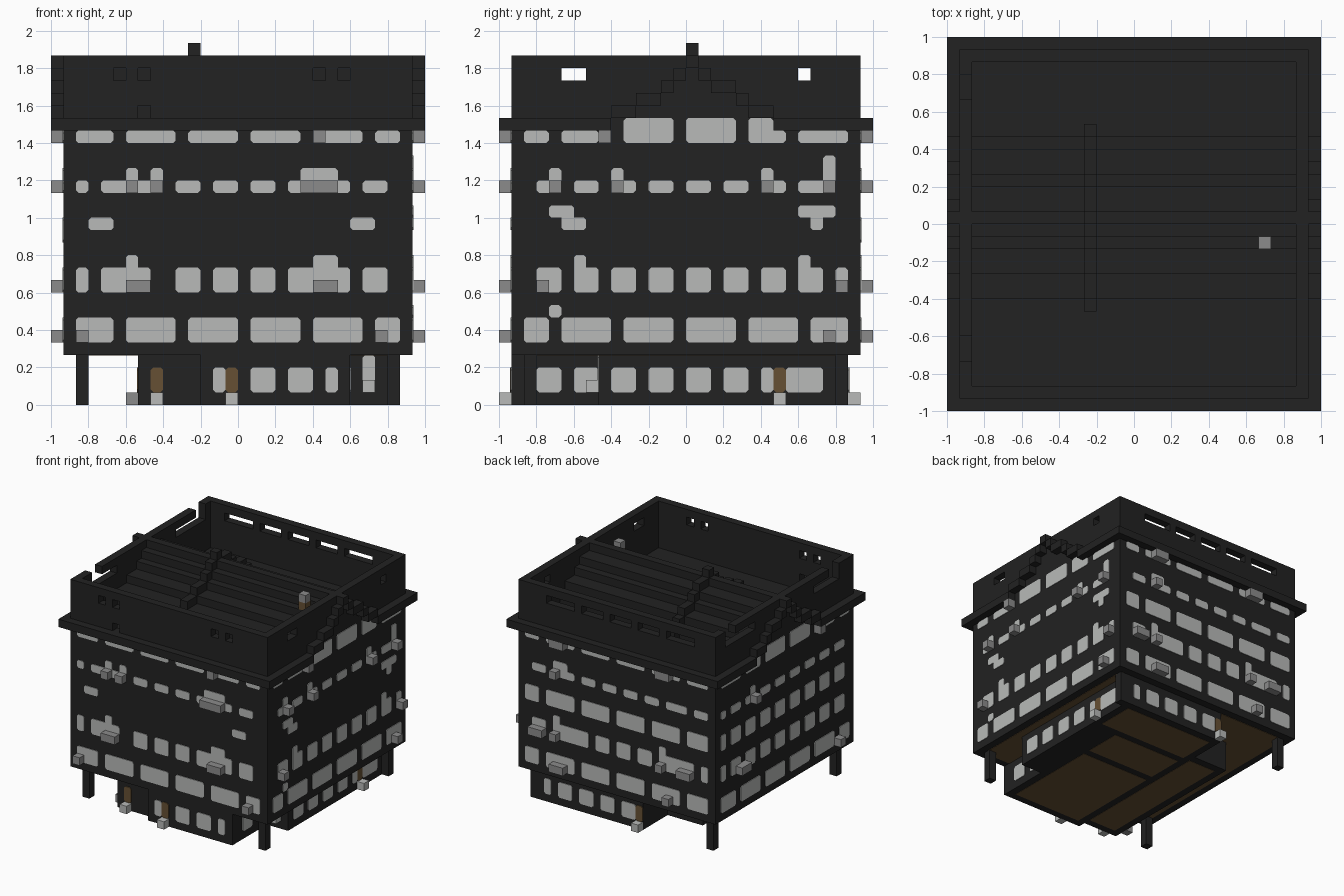
import bpy, bmesh
from mathutils import Vector

U = 1 / 15      # one building module
HALF = 15       # modules from edge to centre

if "Cube" in bpy.data.objects:
    bpy.data.objects.remove(bpy.data.objects["Cube"])


def material(name, rgb):
    m = bpy.data.materials.new(name)
    m.use_nodes = True
    m.diffuse_color = (*rgb, 1)
    m.node_tree.nodes["Principled BSDF"].inputs["Base Color"].default_value = (*rgb, 1)
    return m


DARK = material("charcoal wall", (.016, .016, .016))
PALE = material("pale glass", (.48, .49, .48))
GREY = material("grey metal", (.26, .26, .26))
BROWN = material("brown wood", (.133, .08, .033))


def finish(name, bm, mat):
    bmesh.ops.recalc_face_normals(bm, faces=bm.faces)
    for v in bm.verts:
        v.co = Vector((v.co.x - HALF, v.co.y - HALF, v.co.z)) * U
    me = bpy.data.meshes.new(name)
    bm.to_mesh(me)
    bm.free()
    me.materials.append(mat)
    ob = bpy.data.objects.new(name, me)
    bpy.context.collection.objects.link(ob)
    return ob


def boxes(name, mat, *spans):
    """Boxes given as x0, x1, y0, y1, z0, z1 in modules."""
    bm = bmesh.new()
    for x0, x1, y0, y1, z0, z1 in spans:
        vs = bmesh.ops.create_cube(bm, size=1)["verts"]
        for v in vs:
            v.co = Vector((x1 if v.co.x > 0 else x0, y1 if v.co.y > 0 else y0,
                           z1 if v.co.z > 0 else z0))
    return finish(name, bm, mat)


def plates(name, mat, axis, plane, sign, rects, cut=.2, depth=.08):
    """Thin corner-cut plates on a wall; rects are a0, a1, z0, z1."""
    bm = bmesh.new()
    for a0, a1, z0, z1 in rects:
        ring = [(a0 + cut, z0), (a1 - cut, z0), (a1, z0 + cut), (a1, z1 - cut),
                (a1 - cut, z1), (a0 + cut, z1), (a0, z1 - cut), (a0, z0 + cut)]
        pts = [(a, plane, z) if axis == "x" else (plane, a, z) for a, z in ring]
        face = bm.faces.new([bm.verts.new(p) for p in pts])
        ext = bmesh.ops.extrude_face_region(bm, geom=[face])["geom"]
        off = Vector((0, sign * depth, 0)) if axis == "x" else Vector((sign * depth, 0, 0))
        for v in ext:
            if isinstance(v, bmesh.types.BMVert):
                v.co += off
    return finish(name, bm, mat)


def row(z0, z1, text):
    """Turn each run of # into a window."""
    out, start = [], None
    for i, c in enumerate(text + "."):
        if c == "#" and start is None:
            start = i
        elif c != "#" and start is not None:
            out.append((start, i, z0, z1))
            start = None
    return out


def wall_units(name, axis, lo, hi, rects):
    boxes(name, GREY, *[(a, b, lo, hi, c, d) if axis == "x" else (lo, hi, a, b, c, d)
                        for a, b, c, d in rects])


def carve(ob, *spans):
    for s in spans:
        cutter = boxes("cutter", DARK, s)
        cutter.hide_render = True
        mod = ob.modifiers.new("cut", "BOOLEAN")
        mod.operation, mod.solver, mod.object = "DIFFERENCE", "EXACT", cutter
        bpy.context.view_layer.objects.active = ob
        bpy.ops.object.modifier_apply(modifier=mod.name)
        bpy.data.objects.remove(cutter)


# Main body, ground floor and corner legs
boxes("main_body", DARK, (1, 29, 1, 29, 4, 22))
boxes("ground_floor", DARK, (7, 27, 8, 23, 0, 4), (7, 24, 2, 8, 0, 4),
      (12, 24, 1, 2, 0, 4), (12, 27, 23, 28, 0, 4))
boxes("corner_legs", DARK, *[(x, x + 1, y, y + 1, 0, 4) for x in (2, 27) for y in (2, 27)])

# Parapet ring with openings
parapet = boxes("parapet", DARK, (1, 29, 1, 29, 22, 28))
carve(parapet, (2, 28, 2, 28, 21, 29))
carve(parapet, *[(x, x + 1, 0, 2.5, 26, 27) for x in (5, 7, 21, 23)], (7, 8, 0, 2.5, 23, 24))
carve(parapet, *[(a, b, 27.5, 30, c, d) for a, b, c, d in
                 row(26, 27, "....####.###.###.###.####")])
carve(parapet, (27.5, 30, 5, 7, 26, 27), (27.5, 30, 24, 25, 26, 27))
carve(parapet, (0, 2.5, 4, 9, 26, 27), (0, 2.5, 21, 27, 26, 27),
      (0, 2.5, 4, 6, 26, 29), (0, 2.5, 25, 27, 26, 29))

# Cornice, broken under the gables
boxes("cornice", DARK, (0, 30, 0, 1, 22, 23), (0, 30, 29, 30, 22, 23),
      *[(x, x + 1, a, b, 22, 23) for x in (0, 29) for a, b in ((1, 9), (22, 29))])

# Stepped roof, raised rib over it, stepped gable bands
roof = [(9, 22), (11, 21), (13, 19), (14, 18), (15, 16)]
boxes("stepped_roof", DARK, *[(2, 28, a, b, 22, 24 + i) for i, (a, b) in enumerate(roof)])
boxes("roof_rib", DARK, (11, 12, 8, 23, 22, 24),
      *[(11, 12, a, b, 22, 25 + i) for i, (a, b) in enumerate(roof)])
left_edge, right_edge = [9, 11, 13, 14, 15], [22, 20, 19, 17, 16]
for side, x in (("left", 29), ("right", 0)):
    steps = [(x, x + 1, 15, 16, 27, 28)]
    for i in range(4):
        steps.append((x, x + 1, left_edge[i], left_edge[i + 1], 23 + i, 24 + i))
        steps.append((x, x + 1, right_edge[i + 1], right_edge[i], 23 + i, 24 + i))
    boxes(side + "_gable_band", DARK, *steps)
boxes("flue_base", BROWN, (25, 26, 13, 14, 26, 27))
boxes("flue_cap", GREY, (25, 26, 13, 14, 27, 28))

# Window patterns
wide = "..###.####.####.####.####.##"
pairs = "...##.##.##.##.##.##.##.##.#"
gable = "..........####.####.##"
under_gable = "..##.###............###.####"
side_wide = "..##.####.####.####.####.###"

# Front windows
plates("front_windows", PALE, "x", 1, -1,
       row(21, 22, wide) + row(17, 18, "..#.#####.##.##.##.#####.##")
       + row(17, 19, "......#.#...........###") + [(3, 5, 14, 15), (24, 26, 14, 15)]
       + row(9, 11, "..#.####..##.##.##.#####.##")
       + [(6, 7, 9, 12), (21, 23, 9, 12)] + row(5, 7, wide))
wall_units("front_wall_units", "x", 0, 1,
           [(21, 22, 21, 22), (6, 7, 17, 18), (8, 9, 17, 18), (20, 23, 17, 18),
            (6, 8, 9, 10), (21, 23, 9, 10), (2, 3, 5, 6), (26, 27, 5, 6)])

# Model-left side (+x) windows
plates("left_windows", PALE, "y", 29, 1,
       row(21, 22, under_gable) + row(21, 23, gable)
       + row(17, 18, "...##.##.##.##.##.##.##.###")
       + [(a, a + 1, 17, 19) for a in (4, 9, 21)] + [(26, 27, 17, 20)]
       + [(4, 6, 15, 16), (5, 7, 14, 15), (5, 6, 14, 16), (24, 27, 15, 16), (25, 26, 14, 16)]
       + row(9, 11, pairs) + [(6, 7, 9, 12), (24, 25, 9, 12)]
       + row(5, 7, side_wide) + [(4, 5, 7, 8)])
wall_units("left_wall_units", "y", 29, 30,
           [(8, 9, 21, 22), (3, 4, 9, 10), (27, 28, 9, 10), (26, 27, 5, 6)]
           + [(a, a + 1, 17, 18) for a in (4, 9, 21, 26)])

# Back windows
plates("back_windows", PALE, "x", 29, 1,
       row(21, 22, wide) + row(17, 18, "..##.###.##.##.##.##.###.##") + row(13, 15, wide)
       + row(9, 11, "..#.#####.##.##.##.#####.##") + row(5, 7, wide)
       + [(8, 9, 9, 12), (23, 24, 9, 12), (22, 24, 17, 19)])
wall_units("back_wall_units", "x", 29, 30,
           [(22, 24, 21, 22), (7, 9, 21, 22), (23, 24, 17, 18), (25, 27, 9, 10), (23, 24, 9, 10),
            (8, 9, 9, 10), (4, 6, 9, 10), (22, 24, 5, 6), (7, 8, 5, 6)])

# Model-right side (-x) windows
plates("right_windows", PALE, "y", 1, -1,
       row(21, 22, under_gable) + row(21, 23, gable) + row(17, 18, pairs)
       + row(13, 15, pairs) + row(9, 11, pairs) + row(5, 7, side_wide) + [(21, 22, 17, 19)])
wall_units("right_wall_units", "y", 0, 1,
           [(21, 22, 17, 18), (23, 25, 9, 10), (8, 9, 21, 22), (4, 5, 5, 6)])

# Ground floor windows
plates("ground_front_windows", PALE, "x", 1, -1, row(1, 3, ".............#..##.##.#"))
plates("ground_corner_window", PALE, "x", 8, -1, [(25, 26, 1, 4)])
plates("ground_porch_windows", PALE, "y", 24, 1, row(1, 3, "...##.##"))
plates("ground_left_windows", PALE, "y", 27, 1, row(1, 3, ".........##.##.##.##.#.###"))
plates("ground_back_windows", PALE, "x", 28, 1, row(1, 3, ".............##.##.##.##.#"))
plates("ground_right_windows", PALE, "y", 7, -1, row(1, 3, ".....##.##.##.##.##.##"))
boxes("corner_planter", PALE, (25, 26, 7, 8, 1, 2))

# Doors and their steps
for name, axis, plane, sign, a in (("front", "x", 1, -1, 14), ("side_front", "x", 2, -1, 8),
                                   ("left", "y", 27, 1, 22), ("back", "x", 28, 1, 12),
                                   ("right", "y", 7, -1, 3)):
    plates(name + "_door", BROWN, axis, plane, sign, [(a, a + 1, 1, 3)], .22, .1)
    lo, hi = sorted((plane, plane + sign))
    span = (a, a + 1, lo, hi, 0, 1) if axis == "x" else (lo, hi, a, a + 1, 0, 1)
    boxes(name + "_step", GREY if name == "right" else PALE, span)

# Wooden soffit and floor panels underneath
boxes("soffit_panels", BROWN, (2, 7, 2, 28, 3.95, 4), (7, 12, 23, 28, 3.95, 4),
      (27, 28, 8, 28, 3.95, 4), (24, 28, 2, 8, 3.95, 4))
boxes("floor_panels", BROWN, *[(*s, 0, .04) for s in
                               ((13, 23, 2, 15), (13, 23, 16, 21), (8, 12, 3, 22), (13, 26, 22, 27))])
for v in bpy.data.objects["floor_panels"].data.vertices:
    v.co.z -= .002
for ob in bpy.data.objects:
    if ob.name != "floor_panels" and ob.type == "MESH":
        ob.select_set(False)
